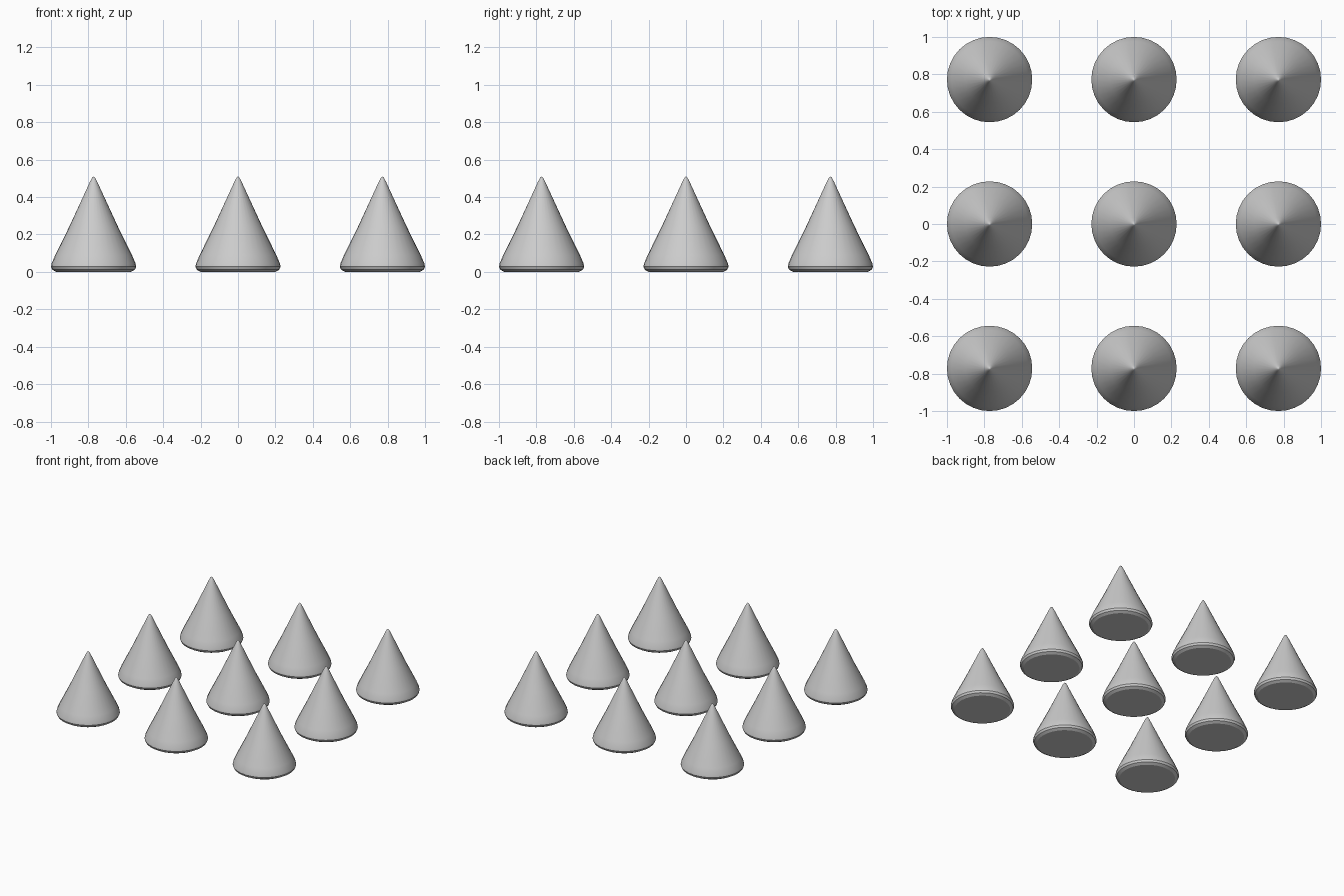
import bpy, bmesh, math

cube = bpy.data.objects.get("Cube")
if cube:
    bpy.data.objects.remove(cube, do_unlink=True)

grey = bpy.data.materials.new("light grey")
grey.use_nodes = True
colour = (0.6, 0.6, 0.6, 1)
grey.diffuse_color = colour
grey.node_tree.nodes["Principled BSDF"].inputs["Base Color"].default_value = colour

SIDES = 32
SPACING = 0.772

# Outline from the flat base, round the rim and up to the blunt tip
outline = [(0, 0), (0.2, 0), (0.221, 0.012), (0.228, 0.028), (0.224, 0.046),
           (0.205, 0.09), (0.13, 0.242), (0.035, 0.448), (0.018, 0.485),
           (0.008, 0.503), (0, 0.51)]


def cone_mesh():
    bm = bmesh.new()
    verts = [bm.verts.new((r, 0, z)) for r, z in outline]
    edges = [bm.edges.new(pair) for pair in zip(verts, verts[1:])]
    bmesh.ops.spin(bm, geom=verts + edges, cent=(0, 0, 0), axis=(0, 0, 1),
                   angle=math.tau, steps=SIDES, use_duplicate=False)
    bmesh.ops.remove_doubles(bm, verts=bm.verts, dist=0.0005)
    bmesh.ops.recalc_face_normals(bm, faces=bm.faces)
    mesh = bpy.data.meshes.new("cone")
    bm.to_mesh(mesh)
    bm.free()
    mesh.materials.append(grey)
    return mesh


# Three rows of three cones sharing one mesh
mesh = cone_mesh()
cones = []
for row, y in zip(("front", "middle", "back"), (-1, 0, 1)):
    for side, x in zip(("right", "centre", "left"), (-1, 0, 1)):
        cone = bpy.data.objects.new(f"{row}_{side}_cone", mesh)
        cone.location = (x * SPACING, y * SPACING, 0)
        bpy.context.collection.objects.link(cone)
        cones.append(cone)

# Smooth sides with a crisp edge at the base
bpy.ops.object.select_all(action="DESELECT")
cones[0].select_set(True)
bpy.context.view_layer.objects.active = cones[0]
bpy.ops.object.shade_smooth_by_angle(angle=math.radians(28))
